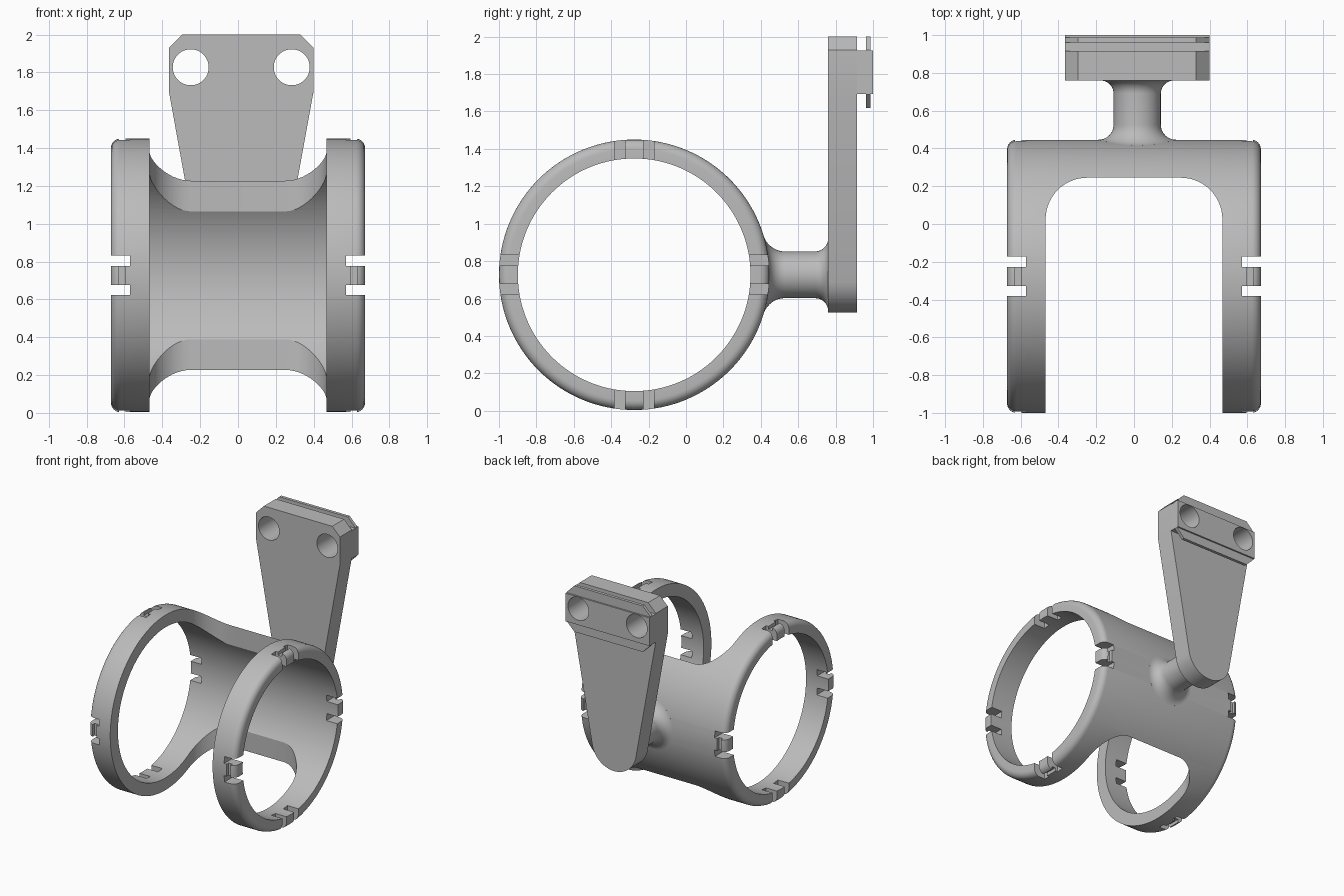
import bpy, bmesh
from math import sin, cos, pi, sqrt, radians
from mathutils import Matrix, Vector

if "Cube" in bpy.data.objects:
    bpy.data.objects.remove(bpy.data.objects["Cube"], do_unlink=True)

GREY = 0.5
mat = bpy.data.materials.new("plain grey")
mat.use_nodes = True
mat.diffuse_color = (GREY, GREY, GREY, 1)
mat.node_tree.nodes["Principled BSDF"].inputs["Base Color"].default_value = (GREY, GREY, GREY, 1)

CY, CZ = -0.277, 0.727          # tube axis
R_OUT, R_IN, HALF = 0.723, 0.622, 0.672
PX = 0.017                      # centre of stem and plate


def finish(bm, name):
    bmesh.ops.recalc_face_normals(bm, faces=bm.faces)
    mesh = bpy.data.meshes.new(name)
    bm.to_mesh(mesh)
    bm.free()
    mesh.materials.append(mat)
    obj = bpy.data.objects.new(name, mesh)
    bpy.context.collection.objects.link(obj)
    return obj


def activate(obj):
    bpy.ops.object.select_all(action='DESELECT')
    obj.select_set(True)
    bpy.context.view_layer.objects.active = obj


def cut(obj, cutter):
    cutter.hide_render = True
    mod = obj.modifiers.new("cut", 'BOOLEAN')
    mod.operation, mod.solver, mod.object = 'DIFFERENCE', 'EXACT', cutter
    activate(obj)
    bpy.ops.object.modifier_apply(modifier=mod.name)
    bpy.data.objects.remove(cutter, do_unlink=True)


def smooth(obj):
    activate(obj)
    bpy.ops.object.shade_smooth_by_angle(angle=radians(30))


def arc(cx, cy, r, a0, a1, n=8):
    steps = [radians(a0 + (a1 - a0) * i / n) for i in range(n + 1)]
    return [(cx + r * cos(a), cy + r * sin(a)) for a in steps]


def lathe(bm, profile, place, closed, n):
    """Spin (along, radius) points; place maps (along, u, v) to space."""
    rings = [[bm.verts.new(place(a, r * cos(2 * pi * i / n), r * sin(2 * pi * i / n)))
              for i in range(n)] for a, r in profile]
    pairs = list(zip(rings, rings[1:] + rings[:1])) if closed else list(zip(rings, rings[1:]))
    for p, q in pairs:
        for i in range(n):
            j = (i + 1) % n
            bm.faces.new((p[i], p[j], q[j], q[i]))
    if not closed:
        bm.faces.new(rings[0])
        bm.faces.new(rings[-1])


def prism(points, lo, hi, place, name):
    bm = bmesh.new()
    ends = [[bm.verts.new(place(u, v, d)) for u, v in points] for d in (lo, hi)]
    for e in ends:
        bm.faces.new(e)
    for i in range(len(points)):
        j = (i + 1) % len(points)
        bm.faces.new((ends[0][i], ends[0][j], ends[1][j], ends[1][i]))
    return finish(bm, name)


def rim_boxes(name, x0, x1, r0, tangents, width):
    """Boxes at four quarter turns on both rims."""
    bm = bmesh.new()
    for side in (-1, 1):
        for k in range(4):
            for t in tangents:
                m = (Matrix.Translation((0, CY, CZ)) @ Matrix.Rotation(k * pi / 2, 4, 'X')
                     @ Matrix.Translation((side * (x0 + x1) / 2, t, (r0 + 0.8) / 2))
                     @ Matrix.Diagonal((x1 - x0, width, 0.8 - r0, 1)))
                bmesh.ops.create_cube(bm, size=1, matrix=m)
    return finish(bm, name)


# Tube with rounded outer rims
F = 0.05
right = arc(HALF - F, R_OUT - F, F, 90, 0, 6)
profile = [(-HALF, R_IN)] + [(-a, r) for a, r in reversed(right)] + right + [(HALF, R_IN)]
bm = bmesh.new()
lathe(bm, profile, lambda a, u, v: Vector((a, CY + u, CZ + v)), True, 128)
tube = finish(bm, "tube_body")

# Open front window with rounded inner corners
W, WY, WR = 0.468, 0.245, 0.22
window = ([(-W, -1.3), (W, -1.3)] + arc(W - WR, WY - WR, WR, 0, 90, 14)
          + arc(WR - W, WY - WR, WR, 90, 180, 14))
cut(tube, prism(window, -0.5, 2, lambda u, v, d: (u, v, d), "window_cutter"))

# Snap teeth: slots either side, then a shallow groove across each tooth
cut(tube, rim_boxes("slot_cutter", 0.572, 0.8, 0.5, (-0.0775, 0.0775), 0.055))
cut(tube, rim_boxes("groove_cutter", 0.595, 0.63, 0.695, (0,), 0.12))
smooth(tube)

# Stem flared into the tube and the plate
SR, FL, FL2 = 0.125, 0.08, 0.07
Y0, Y1 = CY + R_OUT, 0.76
stem_profile = ([(Y0 - 0.04, SR + FL)]
                + arc(Y0 + FL, SR + FL, FL, 180, 270, 10)
                + arc(Y1 - FL2, SR + FL2, FL2, 270, 360, 10)
                + [(Y1 + 0.02, SR + FL2)])


def stem_place(a, u, v):
    # the tube end of the flare follows the curved wall
    weight = min(1, max(0, 1 - (a - Y0) / FL))
    return Vector((PX + u, a + weight * (sqrt(R_OUT ** 2 - v * v) - R_OUT), CZ + v))


bm = bmesh.new()
lathe(bm, stem_profile, stem_place, False, 64)
smooth(finish(bm, "stem"))

# Tapered plate with chamfered top and round foot
PW, CH, TOP = 0.3825, 0.07, 2.0


def upright(u, v, d):
    return (PX + u, d, v)


def hole_cutters(obj):
    for s in (-1, 1):
        hole = arc(s * 0.267, 1.827, 0.095, 0, 360, 48)[:-1]
        cut(obj, prism(hole, 0.6, 1.2, upright, "hole_cutter"))
    smooth(obj)


head = [(PW, TOP - CH), (PW - CH, TOP), (CH - PW, TOP), (-PW, TOP - CH)]
plate = prism(head + [(-PW, 1.7)] + arc(0, CZ, 0.2025, 190.4, 349.6, 32) + [(PW, 1.7)],
              0.76, 0.915, upright, "plate")
hole_cutters(plate)

# Layered clip block on the back of the plate: neck, lip, cap
low = 1.62
lip_outline = head + [(-PW, low + CH), (CH - PW, low), (PW - CH, low), (PW, low + CH)]
mid = [(PW, 1.925), (-PW, 1.925), (-PW, 1.693), (PW, 1.693)]
for name, outline, y0, y1 in (("clip_neck", mid, 0.915, 0.962),
                              ("clip_lip", lip_outline, 0.962, 0.987),
                              ("clip_cap", mid, 0.987, 1.0)):
    hole_cutters(prism(outline, y0, y1, upright, name))
